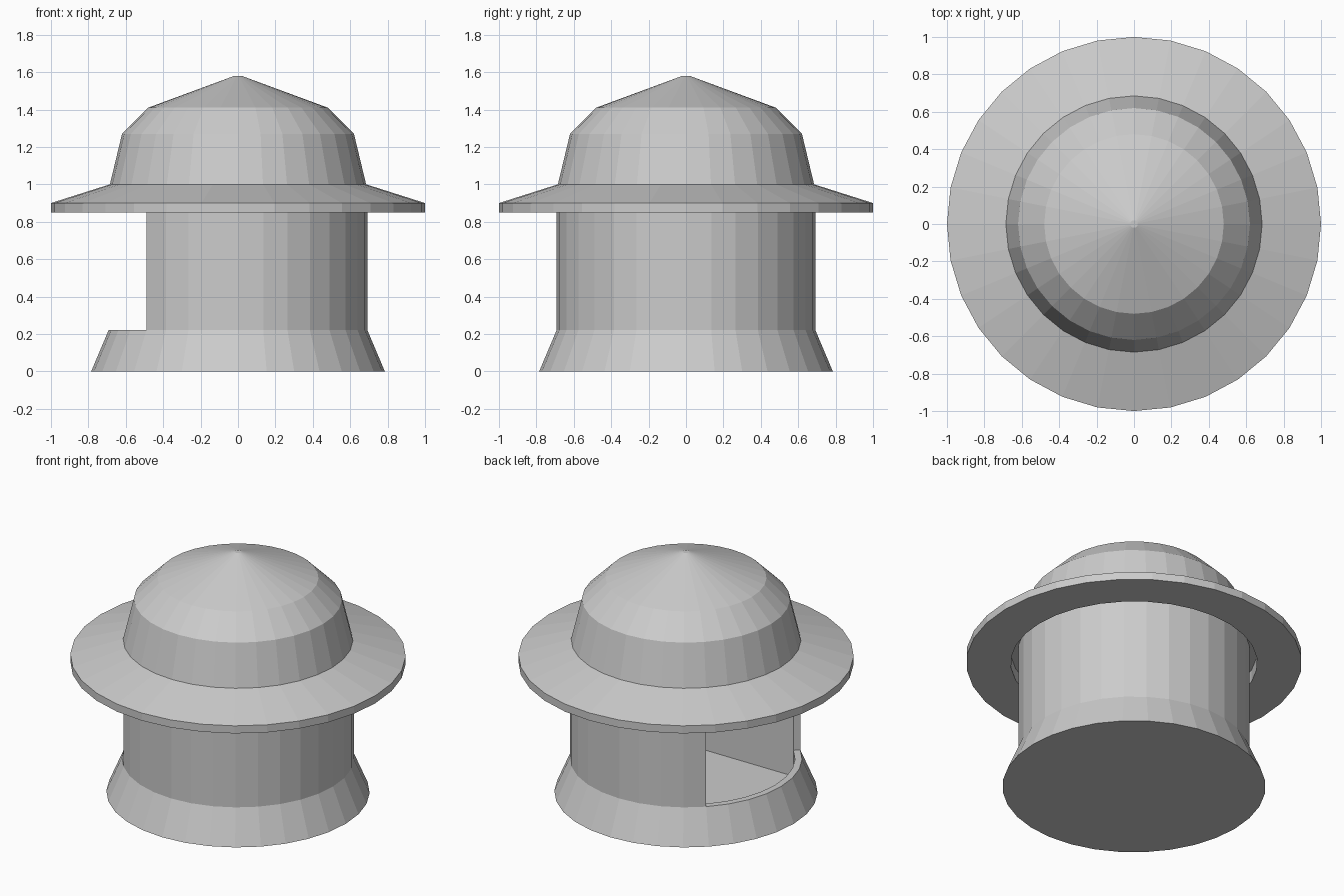
import bpy, bmesh
from math import cos, sin, radians, pi

if "Cube" in bpy.data.objects:
    bpy.data.objects.remove(bpy.data.objects["Cube"])

SIDES = 32


def make_object(name, bm):
    bmesh.ops.recalc_face_normals(bm, faces=bm.faces)
    mesh = bpy.data.meshes.new(name)
    bm.to_mesh(mesh)
    bm.free()
    obj = bpy.data.objects.new(name, mesh)
    bpy.context.collection.objects.link(obj)
    return obj


def lathe(name, profile):
    """Revolve (radius, z) points; the two ends are closed with flat caps."""
    bm = bmesh.new()
    rings = [[bm.verts.new((r * cos(2 * pi * i / SIDES), r * sin(2 * pi * i / SIDES), z))
              for i in range(SIDES)] for r, z in profile]
    for a, b in zip(rings, rings[1:]):
        for i in range(SIDES):
            j = (i + 1) % SIDES
            bm.faces.new((a[i], a[j], b[j], b[i]))
    bm.faces.new(rings[0])
    bm.faces.new(rings[-1])
    return make_object(name, bm)


def prism(name, outline, z0, z1):
    bm = bmesh.new()
    face = bm.faces.new([bm.verts.new((x, y, z0)) for x, y in outline])
    ext = bmesh.ops.extrude_face_region(bm, geom=[face])
    verts = [v for v in ext["geom"] if isinstance(v, bmesh.types.BMVert)]
    bmesh.ops.translate(bm, verts=verts, vec=(0, 0, z1 - z0))
    obj = make_object(name, bm)
    obj.hide_render = True
    obj.hide_viewport = True
    return obj


# Round body with a flared foot
body = lathe("body", [(0.785, 0), (0.692, 0.22), (0.692, 0.93)])

# Inner room: curved on the doorway side, flat on the other three
R_IN = 0.65
h = R_IN * cos(radians(45))
arc = [(R_IN * cos(radians(135 + 11.25 * i)), R_IN * sin(radians(135 + 11.25 * i)))
       for i in range(9)]
room = prism("room_cutter", arc + [(h, -h), (h, h)], 0.05, 1.1)

# Quarter-turn opening on the left side
doorway = prism("doorway_cutter", [(0, 0), (-1.2, 1.2), (-1.2, -1.2)], 0.22, 1.2)

for cutter in (room, doorway):
    mod = body.modifiers.new(cutter.name, "BOOLEAN")
    mod.operation = "DIFFERENCE"
    mod.solver = "EXACT"
    mod.object = cutter

# Domed roof with a wide brim, recessed underneath to sit over the body
lathe("roof", [(0.735, 0.93), (0.735, 0.85), (1.0, 0.85), (1.0, 0.90),
               (0.685, 1.0), (0.62, 1.27), (0.48, 1.41), (0.02, 1.58)])
